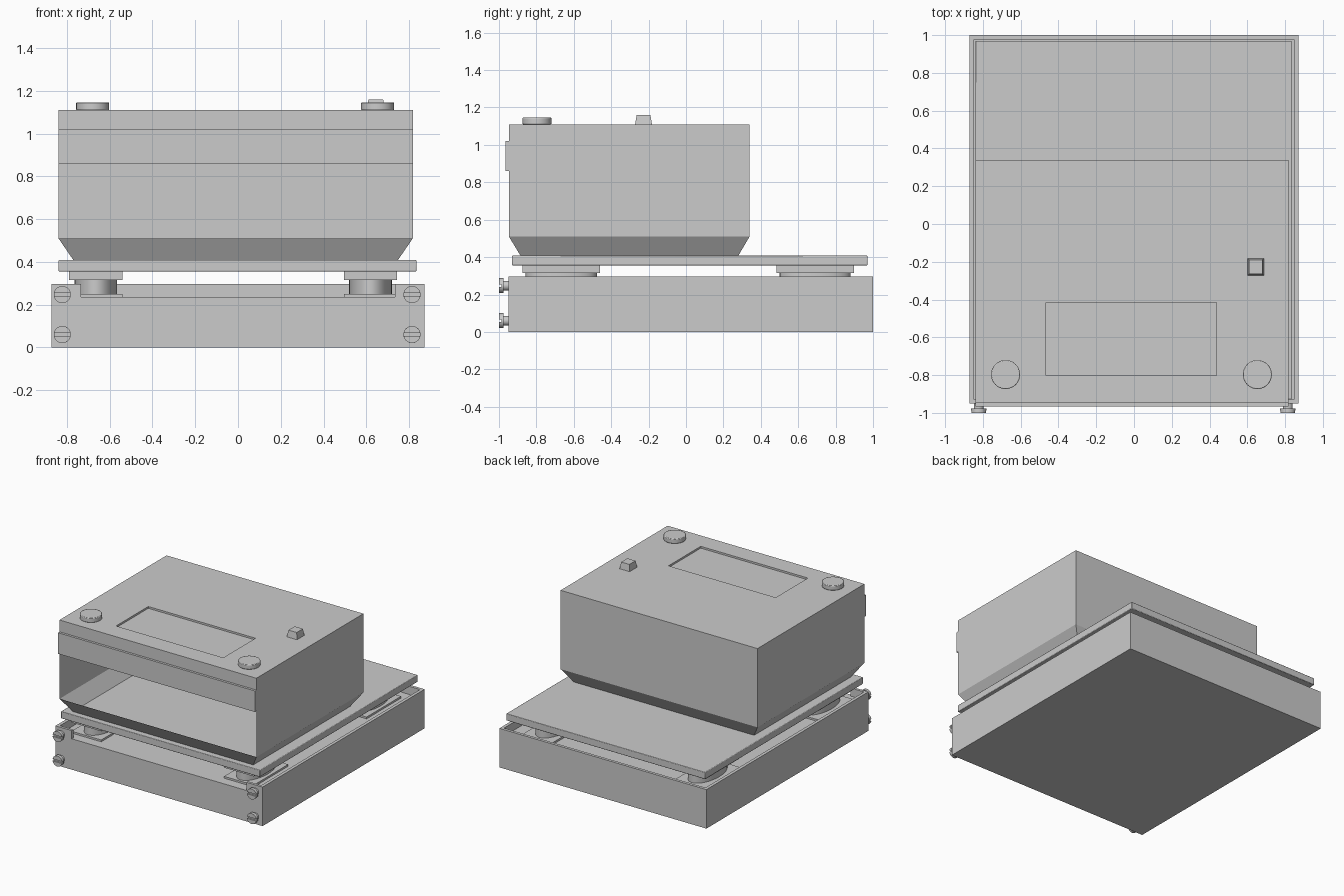
import bpy, bmesh, math

old = bpy.data.objects.get("Cube")
if old:
    bpy.data.objects.remove(old, do_unlink=True)

grey = bpy.data.materials.new("light grey")
grey.use_nodes = True
colour = (0.6, 0.6, 0.6, 1)
grey.diffuse_color = colour
grey.node_tree.nodes["Principled BSDF"].inputs["Base Color"].default_value = colour


def finish(name, bm, bevel=0):
    bmesh.ops.recalc_face_normals(bm, faces=bm.faces)
    mesh = bpy.data.meshes.new(name)
    bm.to_mesh(mesh)
    bm.free()
    ob = bpy.data.objects.new(name, mesh)
    bpy.context.collection.objects.link(ob)
    mesh.materials.append(grey)
    if bevel:
        mod = ob.modifiers.new("soft edge", "BEVEL")
        mod.width, mod.segments = bevel, 2
    bpy.ops.object.select_all(action="DESELECT")
    ob.select_set(True)
    bpy.context.view_layer.objects.active = ob
    bpy.ops.object.shade_smooth_by_angle(angle=math.radians(25))


def prism(bm, points, offset):
    """Extrude a flat outline along an offset."""
    face = bm.faces.new([bm.verts.new(p) for p in points])
    out = bmesh.ops.extrude_face_region(bm, geom=[face])
    verts = [v for v in out["geom"] if isinstance(v, bmesh.types.BMVert)]
    bmesh.ops.translate(bm, verts=verts, vec=offset)


def rect(x, y, z):
    return [(x[0], y[0], z), (x[1], y[0], z), (x[1], y[1], z), (x[0], y[1], z)]


def box(name, x, y, z, bevel=0):
    bm = bmesh.new()
    prism(bm, rect(x, y, z[0]), (0, 0, z[1] - z[0]))
    finish(name, bm, bevel)


def loft(bm, outlines, openings=()):
    """Skin a stack of outlines and cap both ends; openings lists (level, side) to skip."""
    rings = [[bm.verts.new(p) for p in outline] for outline in outlines]
    bm.faces.new(rings[0][::-1])
    bm.faces.new(rings[-1])
    n = len(rings[0])
    for level, (a, b) in enumerate(zip(rings, rings[1:])):
        for i in range(n):
            if (level, i) not in openings:
                j = (i + 1) % n
                bm.faces.new((a[i], a[j], b[j], b[i]))


def disc(name, centre, rx, ry, depth, bevel=0):
    """Upright elliptical cylinder standing on its centre."""
    bm = bmesh.new()
    ring = [(centre[0] + rx * math.cos(a), centre[1] + ry * math.sin(a), centre[2])
            for a in (math.tau * i / 32 for i in range(32))]
    prism(bm, ring, (0, 0, depth))
    finish(name, bm, bevel)


# Tray: solid bed with thin raised walls and a notched front
box("tray_bed", (-0.872, 0.872), (-0.95, 1.0), (0, 0.235))
for side, name in ((-1, "right"), (1, "left")):
    x = sorted((side * 0.872, side * 0.848))
    box(f"tray_wall_{name}", x, (-0.95, 1.0), (0.235, 0.297))
    x = sorted((side * 0.848, side * 0.735))
    box(f"tray_front_corner_{name}", x, (-0.95, -0.93), (0.235, 0.297))
box("tray_wall_back", (-0.848, 0.848), (0.978, 1.0), (0.235, 0.297))

# Feet between tray and platform
for sx, nx in ((-0.665, "right"), (0.62, "left")):
    for sy, ny in ((-0.667, "front"), (0.69, "back")):
        tag = f"{ny}_{nx}"
        x, y = (sx - 0.125, sx + 0.125), (sy - 0.207, sy + 0.207)
        box(f"foot_base_{tag}", x, y, (0.235, 0.249))
        disc(f"foot_neck_{tag}", (sx, sy, 0.249), 0.1, 0.19, 0.066)
        box(f"foot_cap_{tag}", x, y, (0.315, 0.355))

# Platform
box("platform", (-0.84, 0.835), (-0.93, 0.97), (0.355, 0.408), 0.004)

# Housing: tapered underside, open lower front, shallow display recess on top
X, Y = (-0.84, 0.818), (-0.947, 0.34)
DX, DY = (-0.465, 0.438), (-0.803, -0.415)
bm = bmesh.new()
loft(bm, [rect((-0.77, 0.748), (-0.885, 0.28), 0.408),
          rect(X, Y, 0.51), rect(X, Y, 0.86), rect(X, Y, 1.11),
          rect(DX, DY, 1.11), rect(DX, DY, 1.096)], openings=[(1, 0)])
finish("housing", bm)

# Front trim, knobs and square button
box("front_trim", X, (-0.965, Y[0]), (0.86, 1.02))
disc("knob_right", (-0.68, -0.797, 1.11), 0.077, 0.077, 0.036, 0.004)
disc("knob_left", (0.653, -0.797, 1.11), 0.077, 0.077, 0.036, 0.004)
bm = bmesh.new()
loft(bm, [rect((0.602, 0.687), (-0.272, -0.182), 1.11),
          rect((0.61, 0.679), (-0.264, -0.19), 1.16)])
finish("square_button", bm)

# Slotted screws on the tray front
for sx, nx in ((-0.822, "right"), (0.814, "left")):
    for sz, nz in ((0.06, "lower"), (0.247, "upper")):
        bm = bmesh.new()
        for r, y, depth in ((0.026, -0.95, 0.027), (0.04, -0.977, 0.01)):
            ring = [(sx + r * math.cos(math.tau * i / 24), y,
                     sz + r * math.sin(math.tau * i / 24)) for i in range(24)]
            prism(bm, ring, (0, -depth, 0))
        for s in (-1, 1):
            arc = [math.pi * (0.06 + 0.88 * i / 12) for i in range(13)]
            prism(bm, [(sx + 0.04 * math.cos(a), -0.987, sz + s * 0.04 * math.sin(a))
                       for a in arc], (0, -0.013, 0))
        finish(f"screw_{nz}_{nx}", bm)
